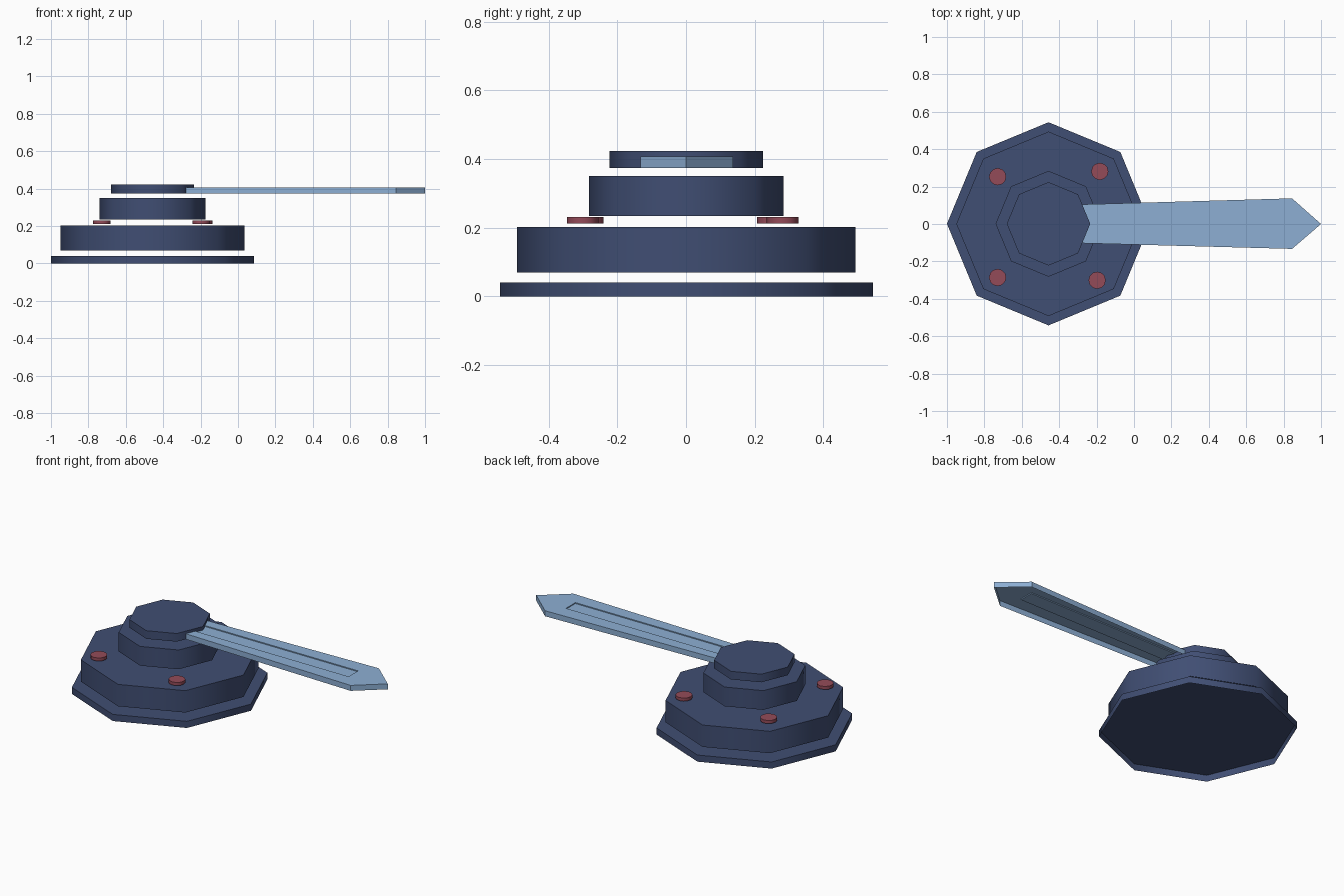
import bpy, math

if "Cube" in bpy.data.objects:
    bpy.data.objects.remove(bpy.data.objects["Cube"])

def material(name, rgb):
    m = bpy.data.materials.new(name)
    lin = [((c / 255 + 0.055) / 1.055) ** 2.4 for c in rgb]
    m.diffuse_color = (*lin, 1)
    m.use_nodes = True
    m.node_tree.nodes["Principled BSDF"].inputs["Base Color"].default_value = m.diffuse_color
    return m

NAVY = material("dark navy", (64, 78, 115))
STEEL = material("light steel blue", (141, 175, 212))
RED = material("dull red", (148, 75, 89))

def make(name, verts, faces, mat, smooth=False):
    mesh = bpy.data.meshes.new(name)
    mesh.from_pydata(verts, [], faces)
    mesh.materials.append(mat)
    ob = bpy.data.objects.new(name, mesh)
    bpy.context.collection.objects.link(ob)
    if smooth:
        bpy.ops.object.select_all(action='DESELECT')
        ob.select_set(True)
        bpy.context.view_layer.objects.active = ob
        bpy.ops.object.shade_smooth_by_angle(angle=math.radians(50))
    return ob

def cap(name, x, y, r, z0, z1, sides, mat):
    """Prism with a top and walls, open underneath."""
    ring = [(x + r * math.cos(math.tau * i / sides),
             y + r * math.sin(math.tau * i / sides)) for i in range(sides)]
    verts = [(*p, z) for z in (z0, z1) for p in ring]
    faces = [(i, (i + 1) % sides, sides + (i + 1) % sides, sides + i)
             for i in range(sides)]
    faces.append(tuple(range(sides, 2 * sides)))
    make(name, verts, faces, mat, smooth=True)

# stacked octagonal tiers
CX = -0.457
for name, r, z0, z1 in [("base_plate", 0.543, 0.0, 0.04),
                        ("lower_tier", 0.493, 0.07, 0.202),
                        ("upper_tier", 0.283, 0.235, 0.351),
                        ("hub", 0.223, 0.374, 0.423)]:
    cap(name, CX, 0.001, r, z0, z1, 8, NAVY)

# round studs on the lower tier
for i, (x, y) in enumerate([(-0.729, 0.253), (-0.183, 0.281),
                            (-0.729, -0.286), (-0.197, -0.301)]):
    cap(f"stud_{i + 1}", x, y, 0.046, 0.212, 0.231, 12, RED)

# pointed arm, open underneath, with a shallow groove along the top
X0, TOP, BOTTOM, FLOOR = -0.30, 0.407, 0.374, 0.401
outer = [(X0, -0.102), (0.845, -0.133), (1.0, 0.0), (0.845, 0.137), (X0, 0.104)]
groove = [(X0, 0.045), (0.77, 0.045), (0.77, -0.045), (X0, -0.045)]
verts = [(*p, TOP) for p in outer + groove]
verts += [(*p, BOTTOM) for p in outer] + [(*p, FLOOR) for p in groove]
faces = [tuple(range(9))]                                   # top
faces += [(i + 9, i + 10, i + 1, i) for i in range(8) if i != 4]  # walls
faces.append((16, 15, 14, 17))                              # groove floor
faces[-1] = (17, 16, 15, 14)
make("arm", verts, faces, STEEL)
